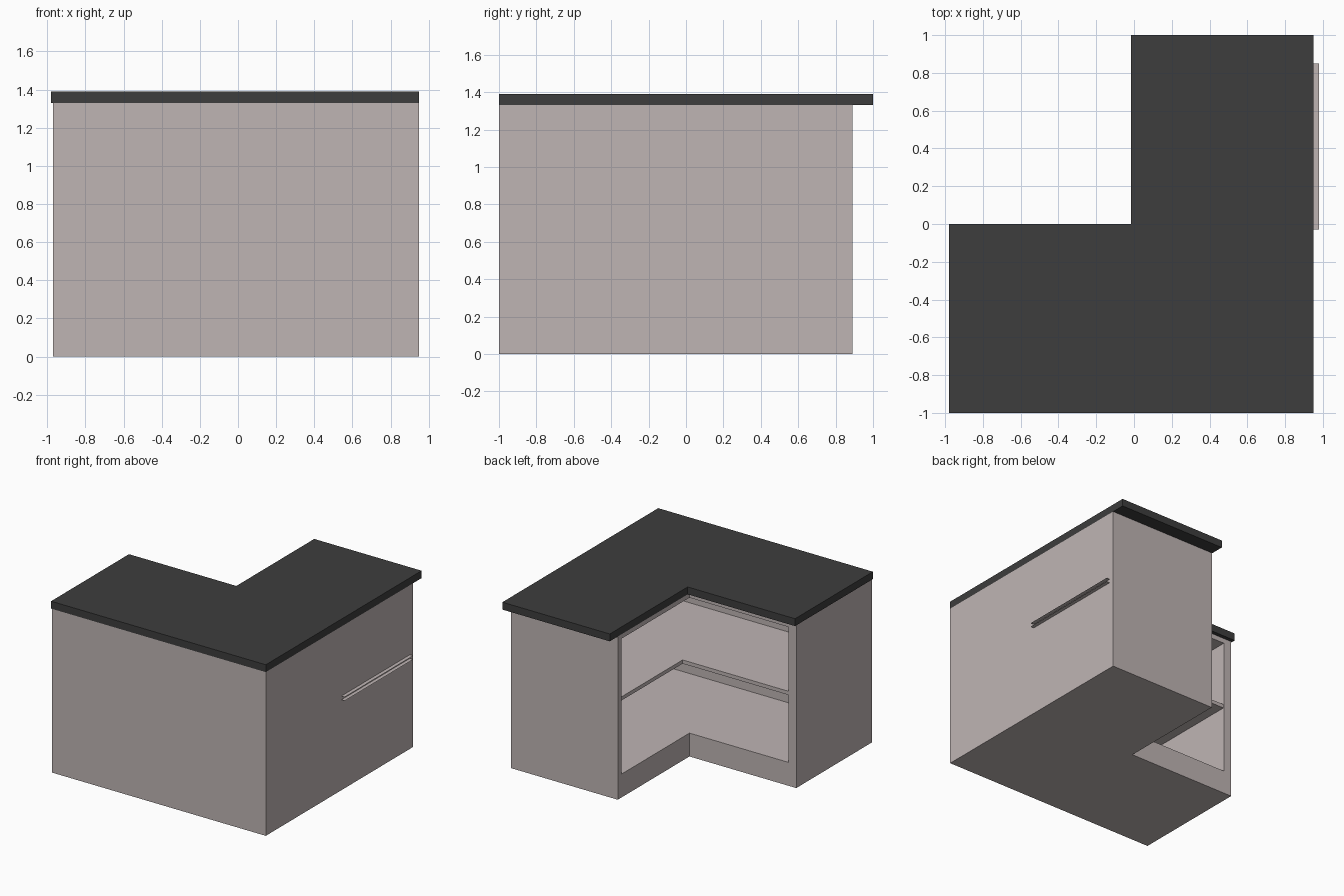
import bpy, bmesh

if "Cube" in bpy.data.objects:
    bpy.data.objects.remove(bpy.data.objects["Cube"])


def material(name, rgb):
    m = bpy.data.materials.new(name)
    m.diffuse_color = (*rgb, 1)
    m.use_nodes = True
    m.node_tree.nodes["Principled BSDF"].inputs["Base Color"].default_value = m.diffuse_color
    return m


PINK = material("dusty_pink_board", (0.52, 0.46, 0.455))
DARK = material("charcoal_worktop", (0.047, 0.047, 0.047))


def prism(name, outline, z0, z1, mat, keep_sides=None):
    """Extrude an outline; keep_sides lists the only side faces to build."""
    bm = bmesh.new()
    low = [bm.verts.new((x, y, z0)) for x, y in outline]
    top = [bm.verts.new((x, y, z1)) for x, y in outline]
    bm.faces.new(low[::-1])
    bm.faces.new(top)
    n = len(outline)
    for i in range(n):
        if keep_sides is None or i in keep_sides:
            j = (i + 1) % n
            bm.faces.new((low[i], low[j], top[j], top[i]))
    mesh = bpy.data.meshes.new(name)
    bm.to_mesh(mesh)
    bm.free()
    mesh.materials.append(mat)
    ob = bpy.data.objects.new(name, mesh)
    bpy.context.collection.objects.link(ob)
    return ob


def ell(x0, x1, y0, y1, cx, cy):
    """Counter-clockwise L outline with its notch at the back left (cx, cy)."""
    return [(x0, y0), (x1, y0), (x1, y1), (cx, y1), (cx, cy), (x0, cy)]


# Outer walls: front, right side and the two end panels as one C-shaped profile
walls = [(-0.97, -0.03), (-0.97, -1.0), (0.95, -1.0), (0.95, 0.89), (-0.01, 0.89),
         (-0.01, 0.84), (0.83, 0.84), (0.83, -0.88), (-0.90, -0.88), (-0.90, -0.03)]
prism("cabinet_walls", walls, 0.0, 1.33, PINK)

# Base plinth and top rail fill the space between the walls
inner = ell(-0.90, 0.83, -0.88, 0.84, -0.01, -0.03)
prism("base_plinth", inner, 0.0, 0.19, PINK)
prism("top_rail", inner, 1.29, 1.33, PINK)

# Middle shelf: only the edges on the open side are closed
shelf = ell(-0.90, 0.055, -0.90, 0.85, 0.055, -0.035)
shelf = [(-0.90, -0.90), (0.94, -0.90), (0.94, -0.03), (0.98, -0.03),
         (0.98, 0.85), (0.055, 0.85), (0.055, -0.035), (-0.90, -0.035)]
prism("middle_shelf", shelf, 0.735, 0.765, PINK, keep_sides=(5, 6))

# L-shaped worktop
prism("worktop", ell(-0.98, 0.95, -1.0, 1.0, -0.015, 0.0), 1.33, 1.39, DARK)
